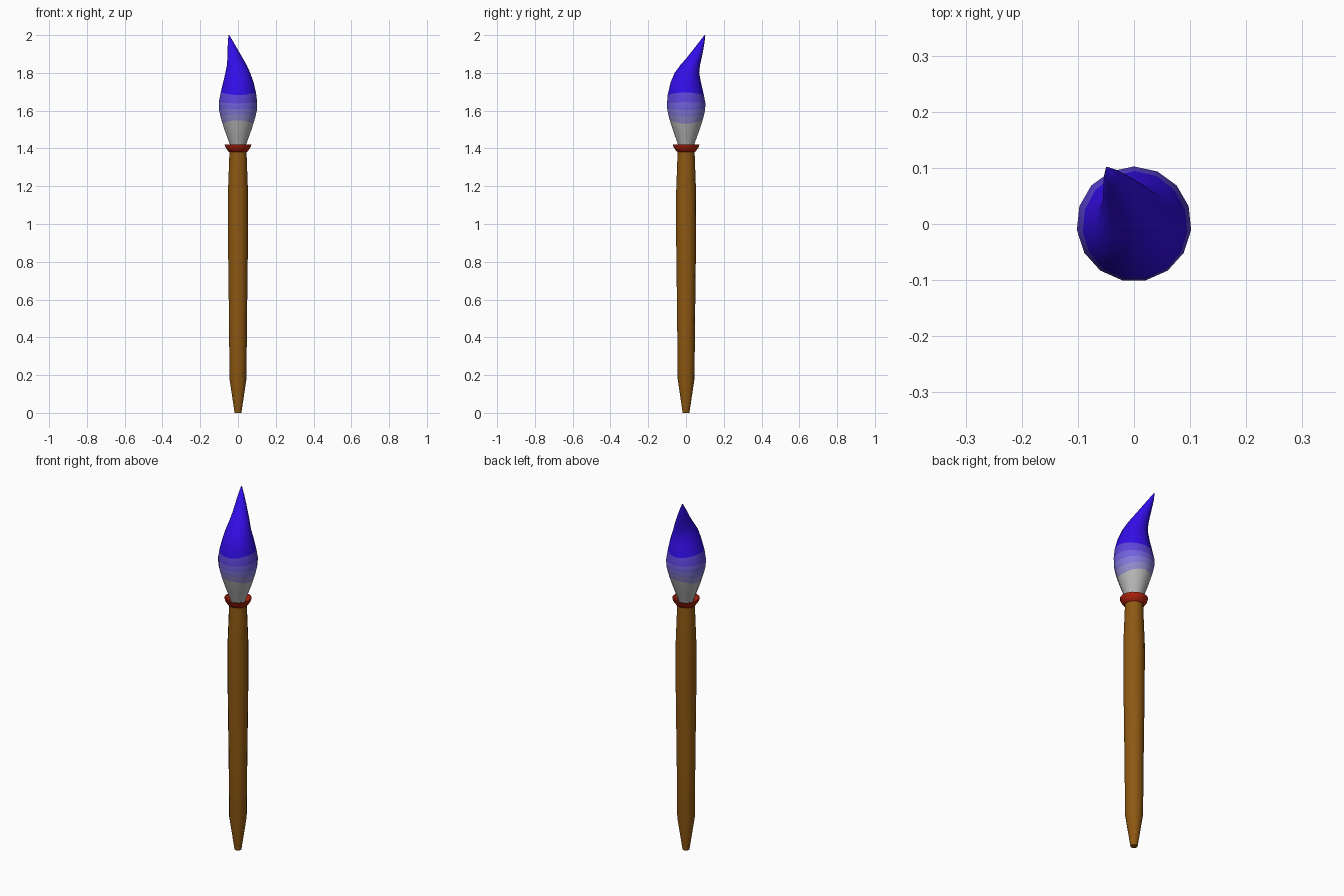
import bpy, bmesh, math

if "Cube" in bpy.data.objects:
    bpy.data.objects.remove(bpy.data.objects["Cube"])

SIDES = 15


def material(name, rgb):
    m = bpy.data.materials.new(name)
    m.diffuse_color = (*rgb, 1)
    m.use_nodes = True
    m.node_tree.nodes["Principled BSDF"].inputs["Base Color"].default_value = m.diffuse_color
    return m


brown = material("brown wood", (0.27, 0.098, 0.006))
red = material("red collar", (0.42, 0.016, 0.004))
grey = material("grey bristle", (0.48, 0.48, 0.48))
bands = [material("pale violet", (0.29, 0.26, 0.62)),
         material("light violet", (0.23, 0.19, 0.70)),
         material("mid violet", (0.17, 0.12, 0.72)),
         material("deep violet", (0.11, 0.06, 0.70))]
blue = material("blue paint", (0.033, 0.004, 0.80))


def loft(name, rings, mats, rule=lambda row: 0, closed=False, angle=40):
    """Skin a list of rings (each a list of points); rule gives the material per row."""
    bm = bmesh.new()
    rows = [[bm.verts.new(p) for p in ring] for ring in rings]
    pairs = list(zip(rows, rows[1:]))
    if closed:
        pairs.append((rows[-1], rows[0]))
    for r, (a, b) in enumerate(pairs):
        for i in range(SIDES):
            j = (i + 1) % SIDES
            f = bm.faces.new((a[i], a[j], b[j], b[i]))
            f.material_index = rule(r)
    if not closed:
        bm.faces.new(rows[0][::-1]).material_index = rule(0)
        bm.faces.new(rows[-1]).material_index = rule(len(rows) - 2)
    bmesh.ops.recalc_face_normals(bm, faces=bm.faces)
    mesh = bpy.data.meshes.new(name)
    bm.to_mesh(mesh)
    bm.free()
    ob = bpy.data.objects.new(name, mesh)
    bpy.context.collection.objects.link(ob)
    for m in mats:
        mesh.materials.append(m)
    bpy.ops.object.select_all(action='DESELECT')
    ob.select_set(True)
    bpy.context.view_layer.objects.active = ob
    bpy.ops.object.shade_smooth_by_angle(angle=math.radians(angle))
    return ob


ANGLES = [math.pi / 2 + math.tau * i / SIDES for i in range(SIDES)]


def circle(r, z):
    return [(r * math.cos(a), r * math.sin(a), z) for a in ANGLES]


# Handle
loft("handle", [circle(r, z) for r, z in [
    (0.018, 0), (0.045, 0.18), (0.048, 0.5), (0.053, 0.9), (0.054, 1.15),
    (0.047, 1.34), (0.045, 1.40)]], [brown])

# Flared collar, dished on top
loft("collar", [circle(r, z) for r, z in [
    (0.042, 1.38), (0.052, 1.385), (0.066, 1.405), (0.071, 1.42),
    (0.064, 1.42), (0.038, 1.397)]], [red], closed=True)

# Bristle shape: height, centre x, centre y, radius
KEYS = [(1.39, 0, 0, 0.034), (1.42, 0, 0, 0.043), (1.50, 0, 0, 0.072),
        (1.55, 0, 0, 0.088), (1.59, 0, 0, 0.099), (1.62, 0, 0, 0.103),
        (1.66, 0, 0, 0.102), (1.70, 0.002, -0.004, 0.093),
        (1.75, 0.002, -0.002, 0.081), (1.80, -0.001, 0.004, 0.066),
        (1.84, -0.006, 0.021, 0.053), (1.88, -0.016, 0.043, 0.040),
        (1.92, -0.027, 0.063, 0.028), (1.96, -0.038, 0.082, 0.016),
        (2.0, -0.048, 0.100, 0.002)]


def on_bristle(a, z):
    for p, q in zip(KEYS, KEYS[1:]):
        if z <= q[0] + 1e-6:
            break
    t = (z - p[0]) / (q[0] - p[0])
    cx, cy, r = (p[k] + (q[k] - p[k]) * t for k in (1, 2, 3))
    return (cx + r * math.cos(a), cy + r * math.sin(a), z)


# Colour borders are wavy rings: height, wave height
WAVY = [(1.54, -0.010), (1.575, -0.007), (1.607, -0.003), (1.642, 0.003), (1.69, 0.007)]
LEVELS = [(1.39, 0), (1.42, 0), (1.46, 0), (1.50, 0)] + WAVY + [(k[0], 0) for k in KEYS[8:]]
rings = [[on_bristle(a, z + w * math.cos(2 * a)) for a in ANGLES] for z, w in LEVELS]
loft("bristles", rings, [grey] + bands + [blue],
     rule=lambda row: min(max(row - 3, 0), 5), angle=60)
